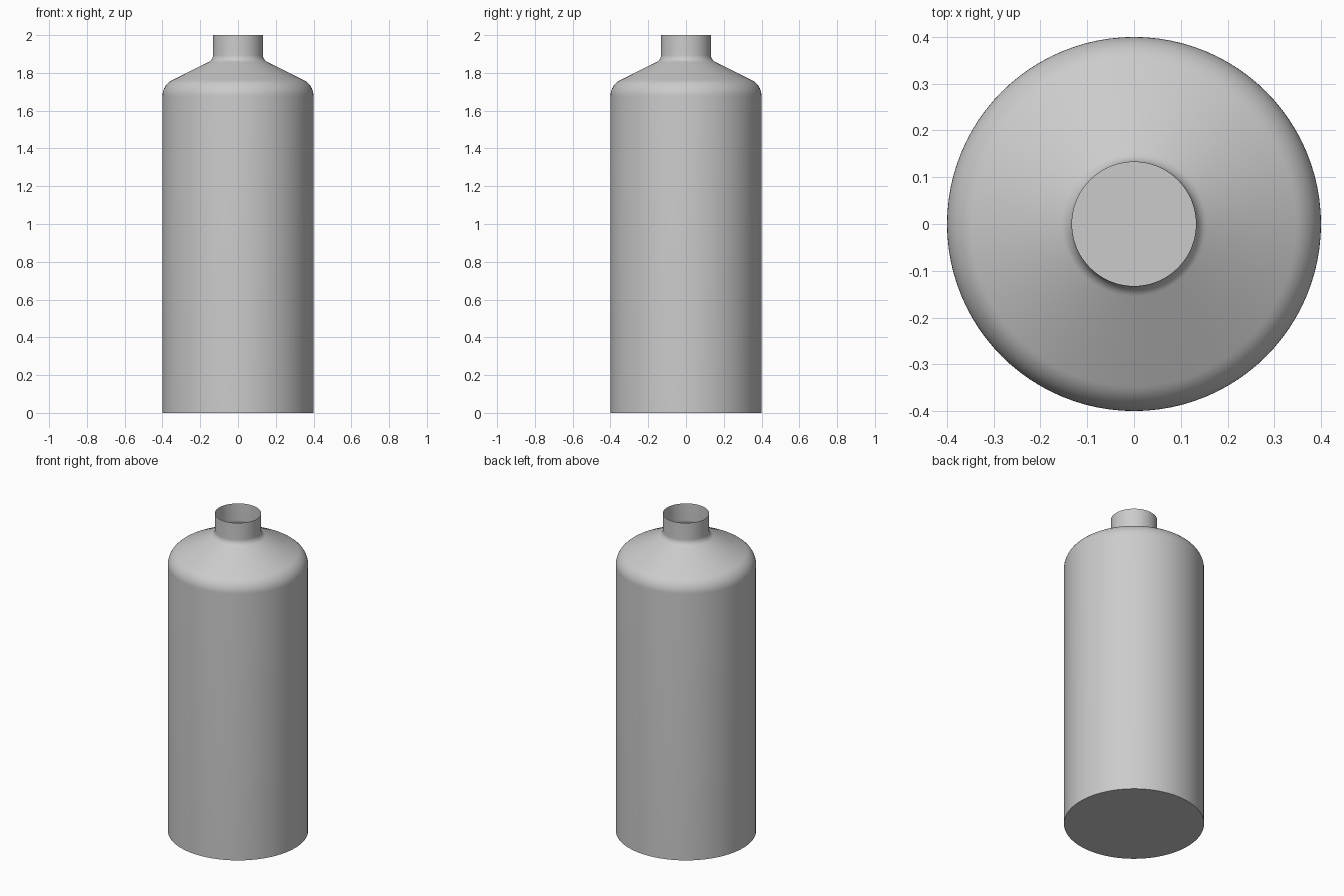
import bpy, bmesh, math

if "Cube" in bpy.data.objects:
    bpy.data.objects.remove(bpy.data.objects["Cube"])

SEGMENTS = 96


def arc(cx, cz, r, start, end, steps=10):
    """Points of a circular arc in the r-z plane, angles in degrees."""
    return [(cx + r * math.cos(math.radians(start + (end - start) * i / steps)),
             cz + r * math.sin(math.radians(start + (end - start) * i / steps)))
            for i in range(steps + 1)]


# Half profile: wall, rounded shoulder, sloped top, neck fillet, open rim
profile = [(0.4, 0.0)]
profile += arc(0.304, 1.677, 0.096, 0, 63.5)
profile += arc(0.1725, 1.894, 0.04, 243.5, 180)
profile += [(0.1325, 2.0)]

# Revolve the profile as rings of quads
bm = bmesh.new()
rings = []
for r, z in profile:
    rings.append([bm.verts.new((r * math.cos(math.tau * i / SEGMENTS),
                                r * math.sin(math.tau * i / SEGMENTS), z))
                  for i in range(SEGMENTS)])
for low, high in zip(rings, rings[1:]):
    for i in range(SEGMENTS):
        j = (i + 1) % SEGMENTS
        bm.faces.new((low[i], low[j], high[j], high[i]))

# Flat base
bm.faces.new(rings[0][::-1])

mesh = bpy.data.meshes.new("bottle")
bm.to_mesh(mesh)
bm.free()
bottle = bpy.data.objects.new("bottle", mesh)
bpy.context.collection.objects.link(bottle)

# Smooth body with a crisp base edge
bpy.context.view_layer.objects.active = bottle
bottle.select_set(True)
bpy.ops.object.shade_smooth_by_angle(angle=math.radians(40))
